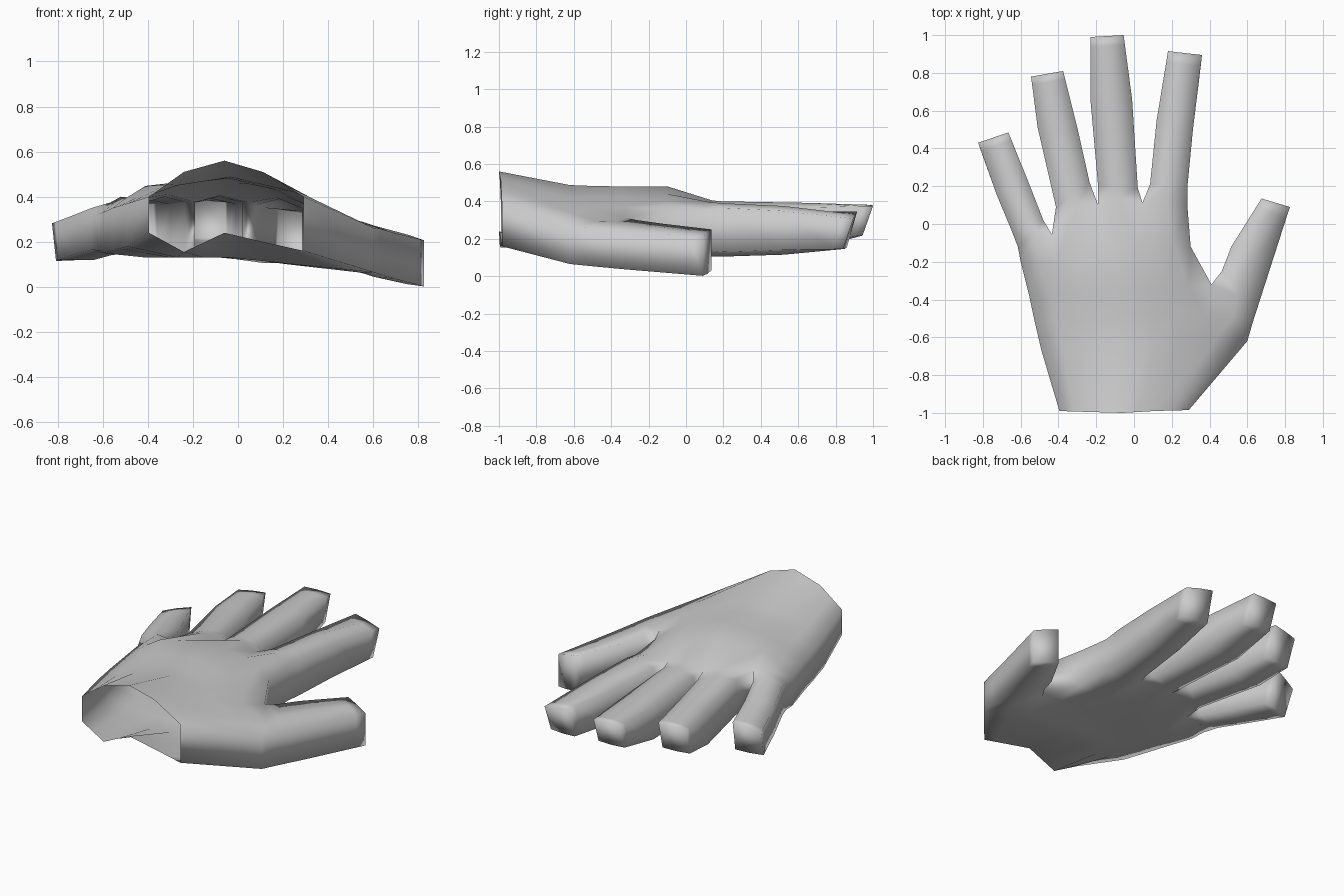
import bpy, bmesh, math
from mathutils import Vector

if "Cube" in bpy.data.objects:
    bpy.data.objects.remove(bpy.data.objects["Cube"])

grey = bpy.data.materials.new("plain_grey")
grey.diffuse_color = (0.6, 0.6, 0.6, 1)
grey.use_nodes = True
grey.node_tree.nodes["Principled BSDF"].inputs["Base Color"].default_value = grey.diffuse_color

bm = bmesh.new()


def vert(x, y, z):
    return bm.verts.new((x, y, z))


def subdivide(points):
    """Add the midpoint between each pair: 5 control points become 9."""
    out = [points[0]]
    for a, b in zip(points, points[1:]):
        out += [tuple((p + q) / 2 for p, q in zip(a, b)), b]
    return out


def bridge(a, b):
    n = len(a)
    for i in range(n):
        j = (i + 1) % n
        bm.faces.new((a[i], a[j], b[j], b[i]))


def hexagon(xl, yl, xr, yr, top, bottom, slant=0.0):
    """Six points: left, middle, right heights on top, then the same below."""
    back = Vector((yr - yl, xl - xr)).normalized() * slant
    xy = [(xl, yl), ((xl + xr) / 2, (yl + yr) / 2), (xr, yr)]
    up = [(x, y, z) for (x, y), z in zip(xy, top)]
    down = [(x + back.x, y + back.y, z) for (x, y), z in zip(xy, bottom)]
    return up + down[::-1]


def digit(base, sections, tip, inset, slant=0.0, roll=0.0):
    """Tube from a base ring through rounded sections to a flat-topped tip."""
    rings = []
    for xl, yl, xr, yr, zt, zb in sections:
        rings.append(hexagon(xl, yl, xr, yr,
                             (zt - inset + roll, zt, zt - inset - roll),
                             (zb + inset + roll, zb, zb + inset - roll)))
    xl, yl, xr, yr, tl, tr, bl, br = tip
    end = hexagon(xl, yl, xr, yr, (tl, (tl + tr) / 2 + .004, tr),
                  (bl, (bl + br) / 2 - .004, br), slant)
    near = [tuple(Vector(p).lerp(Vector(q), 0.85)) for p, q in zip(rings[-1], end)]
    ring = base
    for r in rings + [near, end]:
        new = [vert(*p) for p in r]
        bridge(ring, new)
        ring = new
    bm.faces.new(ring)


# Palm cross-sections from the open wrist forward: x, y, top z, bottom z
palm = [
    [(-.395, -.99, .40, .24), (-.24, -.995, .51, .155), (-.06, -1, .56, .24),
     (.11, -.99, .51, .20), (.29, -.985, .40, .16)],
    [(-.49, -.67, .37, .18), (-.27, -.65, .45, .13), (-.03, -.62, .487, .13),
     (.25, -.62, .42, .10), (.60, -.62, .262, .065)],
    [(-.525, -.52, .36, .17), (-.30, -.51, .45, .13), (-.04, -.49, .482, .14),
     (.22, -.48, .425, .10), (.53, -.48, .292, .065)],
    [(-.555, -.38, .35, .16), (-.33, -.36, .45, .13), (-.05, -.35, .48, .15),
     (.17, -.34, .43, .11), (.41, -.32, .31, .11)],
    [(-.60, -.20, .33, .15), (-.41, -.20, .448, .13), (-.13, -.10, .48, .14),
     (.12, -.10, .44, .105), (.30, -.12, .36, .13)],
]
rows = [subdivide(r) for r in palm]
# Knuckle line: finger edges alternate with finger middles
rows.append([
    (-.615, -.12, .325, .16), (-.52, -.06, .40, .15), (-.435, -.055, .39, .16),
    (-.31, .09, .41, .13), (-.19, .10, .375, .16), (-.08, .14, .405, .13),
    (.045, .113, .375, .15), (.17, .13, .395, .105), (.283, .09, .35, .14)])

top = [[vert(x, y, zt) for x, y, zt, zb in r] for r in rows]
bot = [[vert(x, y, zb) for x, y, zt, zb in r] for r in rows]
for r in range(len(rows) - 1):
    for c in range(8):
        bm.faces.new((top[r][c], top[r][c + 1], top[r + 1][c + 1], top[r + 1][c]))
        bm.faces.new((bot[r][c], bot[r + 1][c], bot[r + 1][c + 1], bot[r][c + 1]))
    # Side walls; the thumb grows from the gap on the right
    for c in (0, 8):
        if c == 0 or r not in (1, 2):
            bm.faces.new((top[r][c], top[r + 1][c], bot[r + 1][c], bot[r][c]))

# Four fingers, little to index: two sections, then the tip corners
fingers = [
    ([(-.65, -.03, -.48, .02, .375, .14), (-.725, .15, -.55, .20, .345, .12)],
     (-.825, .43, -.665, .485, .282, .325, .115, .13)),
    ([(-.413, .09, -.235, .22, .40, .13), (-.51, .51, -.30, .51, .39, .13)],
     (-.545, .78, -.375, .81, .355, .37, .185, .19)),
    ([(-.19, .20, .02, .19, .40, .13), (-.23, .65, -.01, .66, .392, .14)],
     (-.23, .99, -.055, 1.0, .378, .376, .22, .22)),
    ([(.085, .21, .283, .20, .39, .105), (.12, .55, .312, .50, .375, .115)],
     (.18, .915, .36, .895, .345, .308, .155, .145)),
]
for i, (sections, tip) in enumerate(fingers):
    c = 2 * i
    base = top[-1][c:c + 3] + bot[-1][c:c + 3][::-1]
    digit(base, sections, tip, 0.025, slant=0.055)

# Thumb
base = [top[r][8] for r in (3, 2, 1)] + [bot[r][8] for r in (1, 2, 3)]
digit(base, [(.465, -.25, .632, -.51, .29, .062), (.515, -.12, .69, -.33, .272, .045)],
      (.675, .135, .825, .09, .25, .207, .03, .002), 0.012, roll=0.02)

bmesh.ops.recalc_face_normals(bm, faces=bm.faces)
mesh = bpy.data.meshes.new("hand")
bm.to_mesh(mesh)
bm.free()
mesh.materials.append(grey)
hand = bpy.data.objects.new("hand", mesh)
bpy.context.collection.objects.link(hand)
bpy.context.view_layer.objects.active = hand
hand.select_set(True)
bpy.ops.object.shade_smooth_by_angle(angle=math.radians(150))
